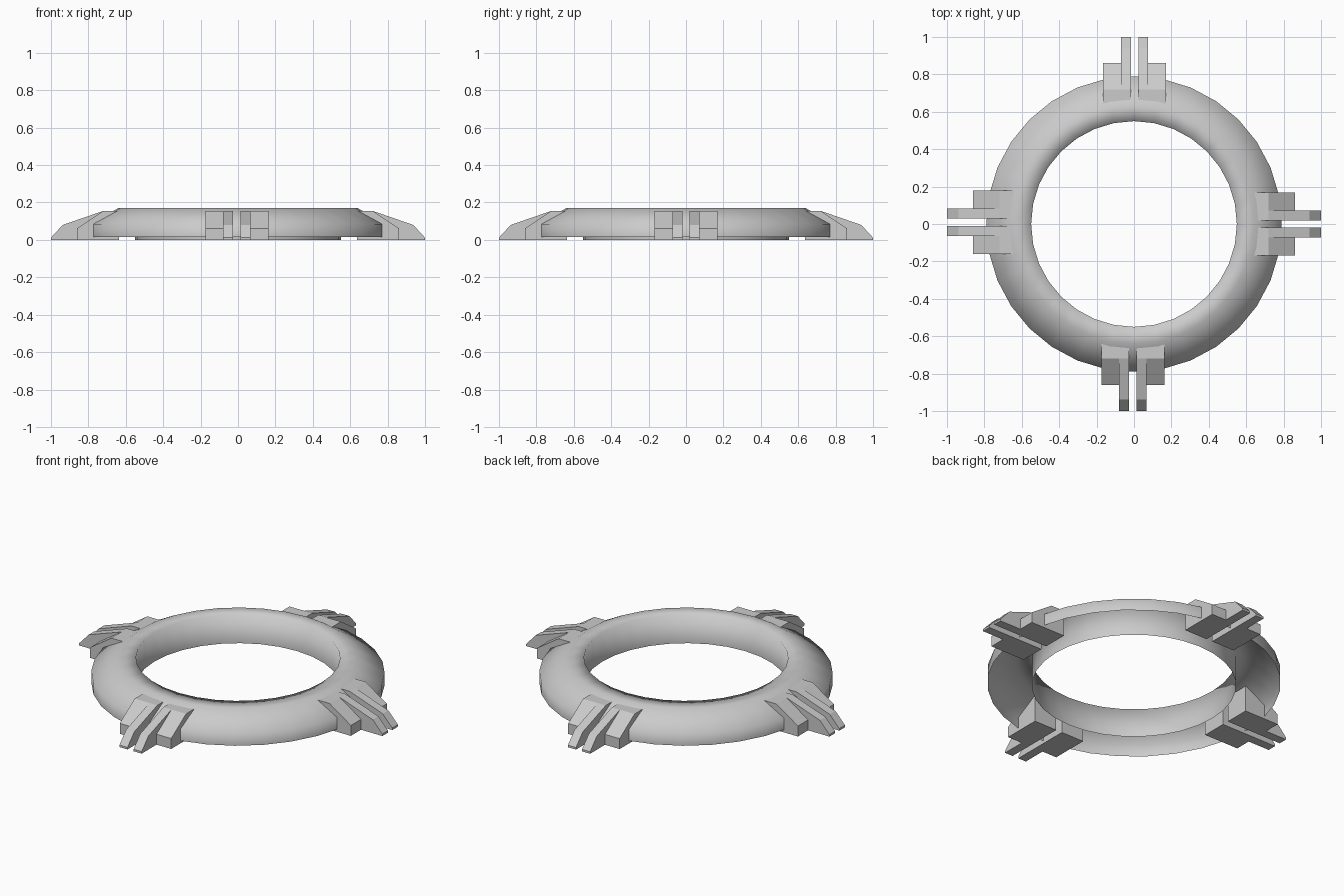
import bpy, bmesh, math
from mathutils import Matrix

if "Cube" in bpy.data.objects:
    bpy.data.objects.remove(bpy.data.objects["Cube"])


def finish(bm, name, recalc=True):
    if recalc:
        bmesh.ops.recalc_face_normals(bm, faces=bm.faces)
    mesh = bpy.data.meshes.new(name)
    bm.to_mesh(mesh)
    bm.free()
    obj = bpy.data.objects.new(name, mesh)
    bpy.context.collection.objects.link(obj)
    return obj


# Ring: hollow shell, open underneath, spun from a coarse profile
def make_ring(profile, sides=32):
    bm = bmesh.new()
    rings = []
    for r, z in profile:
        rings.append([bm.verts.new((r * math.cos(2 * math.pi * i / sides),
                                    r * math.sin(2 * math.pi * i / sides), z))
                      for i in range(sides)])
    for a, b in zip(rings, rings[1:]):
        for i in range(sides):
            j = (i + 1) % sides
            f = bm.faces.new((a[i], b[i], b[j], a[j]))
            f.smooth = True
    return finish(bm, "ring", recalc=False)


ring = make_ring([(0.55, 0), (0.55, 0.17), (0.64, 0.17), (0.79, 0.085), (0.79, 0.015)])
# make the shell face outward
if ring.data.polygons[-1].normal.x * ring.data.polygons[-1].center.x < 0:
    ring.data.flip_normals()


# Foot parts: radial side profile extruded across the foot
def add_slab(bm, profile, t0, t1, matrix):
    a = [bm.verts.new(matrix @ Matrix.Translation((r, t0, z)).translation) for r, z in profile]
    b = [bm.verts.new(matrix @ Matrix.Translation((r, t1, z)).translation) for r, z in profile]
    n = len(profile)
    bm.faces.new(a)
    bm.faces.new(b[::-1])
    for i in range(n):
        j = (i + 1) % n
        bm.faces.new((a[i], b[i], b[j], a[j]))


WIDE = [(0.635, 0), (0.86, 0), (0.86, 0.062), (0.72, 0.155), (0.635, 0.155)]
FIN = [(0.70, 0), (1.0, 0), (1.0, 0.012), (0.937, 0.08), (0.72, 0.155), (0.70, 0.155)]

# Four feet, each a pair of mirrored wide blocks with long fins
for name, angle, shift in (("right", 0, 0.0), ("back", 90, -0.003),
                           ("left", 180, -0.009), ("front", 270, -0.006)):
    rot = Matrix.Rotation(math.radians(angle), 4, 'Z') @ Matrix.Translation((0, shift, 0))
    for label, profile, outer in (("foot_block", WIDE, 0.169), ("foot_fin", FIN, 0.073)):
        bm = bmesh.new()
        for s in (-1, 1):
            add_slab(bm, profile, s * 0.02, s * outer, rot)
        finish(bm, f"{name}_{label}")
